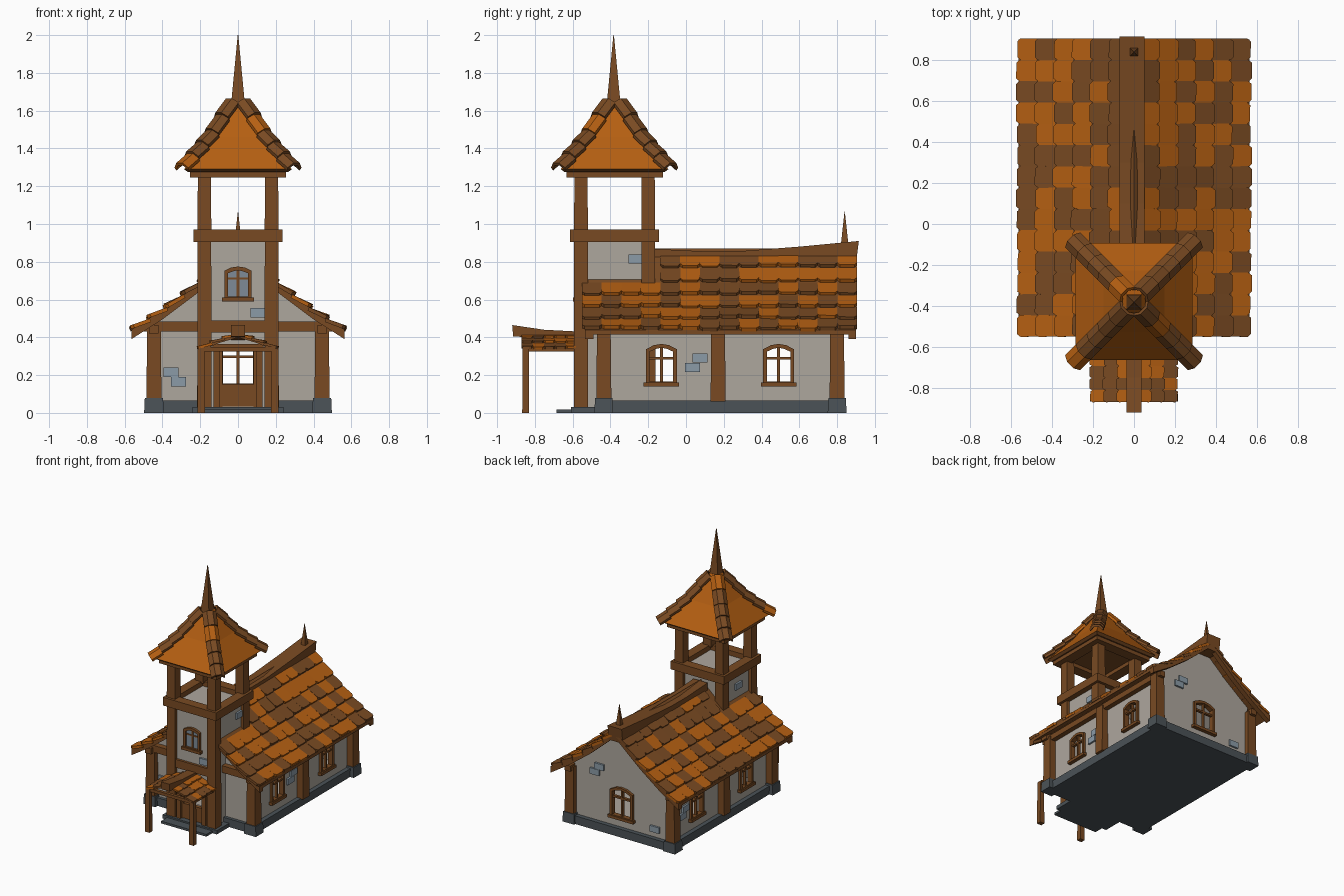
import bpy, bmesh, random
from mathutils import Vector, Matrix

if "Cube" in bpy.data.objects:
    bpy.data.objects.remove(bpy.data.objects["Cube"])
random.seed(4)

def material(name, r, g, b):
    m = bpy.data.materials.new(name)
    m.diffuse_color = (r, g, b, 1)
    m.use_nodes = True
    m.node_tree.nodes["Principled BSDF"].inputs["Base Color"].default_value = m.diffuse_color
    return m

PLASTER = material("plaster", .42, .385, .34)
WOOD = material("brown wood", .19, .068, .016)
ORANGE = material("orange tile", .46, .115, .006)
SLATE = material("slate foundation", .07, .085, .095)
STONE = material("light stone", .26, .33, .39)
GLASS = material("window glass", .21, .26, .31)

def finish(bm, name, *mats):
    bmesh.ops.recalc_face_normals(bm, faces=bm.faces)
    me = bpy.data.meshes.new(name)
    bm.to_mesh(me)
    bm.free()
    for m in mats:
        me.materials.append(m)
    ob = bpy.data.objects.new(name, me)
    bpy.context.collection.objects.link(ob)
    return ob

def frame(u, v, o):
    u, v = Vector(u).normalized(), Vector(v).normalized()
    return Matrix.Translation(o) @ Matrix((u, v, u.cross(v))).transposed().to_4x4()

def prism(bm, pts, M, d0, d1, mat=0):
    a = [bm.verts.new(M @ Vector((x, y, d0))) for x, y in pts]
    b = [bm.verts.new(M @ Vector((x, y, d1))) for x, y in pts]
    n = len(pts)
    fs = [bm.faces.new(a[::-1]), bm.faces.new(b)]
    fs += [bm.faces.new((a[i], a[(i+1) % n], b[(i+1) % n], b[i])) for i in range(n)]
    for f in fs:
        f.material_index = mat

def box(bm, x0, x1, y0, y1, z0, z1, taper=1.0):
    cx, cy = (x0+x1)/2, (y0+y1)/2
    vs = bmesh.ops.create_cube(bm, size=1)['verts']
    for v in vs:
        k = taper if v.co.z > 0 else 1
        v.co = (cx + v.co.x*(x1-x0)*k, cy + v.co.y*(y1-y0)*k, z1 if v.co.z > 0 else z0)

Z = (0, 0, 1)
ALONG_Y = frame((1, 0, 0), Z, (0, 0, 0))      # depth runs toward -y
TY = -.378                                    # tower centre in y
FACES = {'front': (1, 0, 0), 'back': (-1, 0, 0), 'right': (0, 1, 0), 'left': (0, -1, 0)}

# Foundation, corner blocks and door steps
bm = bmesh.new()
box(bm, -.465, .465, -.455, .835, 0, .065)
for x in (-.445, .445):
    for y in (-.435, .80):
        box(bm, x-.052, x+.052, y-.05, y+.05, 0, .08, .93)
box(bm, -.24, .24, -.61, -.4, 0, .03)
box(bm, -.2, .2, -.685, -.6, 0, .018)
finish(bm, "foundation", SLATE)

# Windows: (side, origin of the sill centre on the wall, half width, height)
WINDOWS = [(s, (sx*.43, y, .145), .082, .22) for s, sx in (('right', 1), ('left', -1)) for y in (-.13, .49)]
WINDOWS += [('back', (0, .80, .135), .1, .25)]
TOWER_WINDOW = ('front', (0, TY-.19, .595), .072, .18)

def arch(w, h, e=0):
    w -= e
    return [(-w, e), (w, e), (w, h*.87-e*.6), (w*.5, h*.97-e), (0, h-e), (-w*.5, h*.97-e), (-w, h*.87-e*.6)]

def window(bm, side, o, w, h):
    M = frame(FACES[side], Z, o)
    a, b = arch(w, h), arch(w, h, .02)
    for i in range(7):
        j = (i+1) % 7
        prism(bm, [a[i], a[j], b[j], b[i]], M, -.02, .02)
    prism(bm, [(-.007, .01), (.007, .01), (.007, h-.01), (-.007, h-.01)], M, -.012, .01)
    prism(bm, [(-w+.01, h*.62), (w-.01, h*.62), (w-.01, h*.68), (-w+.01, h*.68)], M, -.012, .01)
    prism(bm, [(-w-.012, -.006), (w+.012, -.006), (w+.012, .016), (-w-.012, .016)], M, -.01, .03)

bm = bmesh.new()
for wn in WINDOWS + [TOWER_WINDOW]:
    window(bm, *wn)
finish(bm, "window_frames", WOOD)
bm = bmesh.new()
prism(bm, arch(.06, .17), frame(FACES['front'], Z, TOWER_WINDOW[1]), 0, .005)
finish(bm, "tower_window_pane", GLASS)

# Hollow nave and tower walls with window and door openings
ROOF = [(0, .87), (.05, .828), (.22, .68), (.40, .545), (.565, .44)]

def roof_z(x, prof=ROOF):
    for (a, za), (b, zb) in zip(prof, prof[1:]):
        if x <= b or (b, zb) == prof[-1]:
            return za + (zb-za)*(x-a)/(b-a)

def gable(w, z0, drop):
    side = [(w, z0)] + [(x, roof_z(x)-drop) for x in (w, .22, 0)]
    return side + [(-x, z) for x, z in side[-2::-1]]

def cut(ob, cutter):
    cutter.hide_render = True
    cutter.hide_viewport = False
    cutter.display_type = 'WIRE'
    m = ob.modifiers.new(cutter.name, 'BOOLEAN')
    m.operation, m.solver, m.object = 'DIFFERENCE', 'EXACT', cutter
    dg = bpy.context.evaluated_depsgraph_get()
    ob.data = bpy.data.meshes.new_from_object(ob.evaluated_get(dg))
    ob.modifiers.clear()
    bpy.data.objects.remove(cutter)

bm = bmesh.new()
prism(bm, gable(.43, .04, .015), ALONG_Y, -.80, .43)
walls = finish(bm, "nave_walls", PLASTER)
bm = bmesh.new()
prism(bm, gable(.405, .07, .045), ALONG_Y, -.775, .405)
cut(walls, finish(bm, "cavity_cutter"))
bm = bmesh.new()
for s, o, w, h in WINDOWS:
    prism(bm, arch(w, h, .01), frame(FACES[s], Z, o), -.06, .06)
box(bm, -.14, .14, -.5, -.35, .08, .41)
cut(walls, finish(bm, "opening_cutter"))

bm = bmesh.new()
box(bm, -.19, .19, TY-.19, TY+.19, .02, .93)
tower = finish(bm, "tower_walls", PLASTER)
bm = bmesh.new()
box(bm, -.15, .15, TY-.16, TY+.3, .06, .41)
cut(tower, finish(bm, "tower_cavity_cutter"))
bm = bmesh.new()
box(bm, -.105, .105, TY-.25, TY-.1, .035, .345)
cut(tower, finish(bm, "door_cutter"))

# Loose stones set in the plaster
bm = bmesh.new()
for s, x, y, z in [('front', -.355, -.43, .215), ('front', -.315, -.43, .165), ('front', .105, TY-.19, .53),
                   ('right', .43, .035, .24), ('right', .43, .075, .29), ('right', .19, -.265, .815),
                   ('back', .24, .8, .45), ('back', .2, .8, .5), ('back', -.29, .8, .13),
                   ('left', -.43, .67, .22), ('left', -.43, .63, .27), ('left', -.19, -.38, .8)]:
    prism(bm, [(-.04, -.024), (.04, -.024), (.04, .024), (-.04, .024)], frame(FACES[s], Z, (x, y, z)), -.01, .015)
finish(bm, "wall_stones", STONE)

# Timber posts and beams of the nave
bm = bmesh.new()
for s in (-1, 1):
    for y in (-.435, .17, .80):
        box(bm, s*.445-.04, s*.445+.04, y-.04, y+.04, .06, .45, .9)
    box(bm, s*.445-.025, s*.445+.025, -.5, .86, .42, .465)
box(bm, -.5, .5, -.475, -.42, .43, .485)
finish(bm, "nave_timbers", WOOD)

# Tower posts, rings of beams and belfry posts
bm = bmesh.new()
for sx in (-1, 1):
    for sy in (-1, 1):
        x, y = sx*.178, TY + sy*.178
        box(bm, x-.038, x+.038, y-.038, y+.038, .02, .91, .95)
        box(bm, x-.037, x+.037, y-.037, y+.037, .96, 1.25, .93)
for r, t, z0, z1 in ((.235, .075, .905, .97), (.255, .085, 1.245, 1.3)):
    for s in (-1, 1):
        a, b = sorted((s*r, s*(r-t)))
        box(bm, -r, r, TY+a, TY+b, z0, z1)
        box(bm, a, b, TY-r+t, TY+r-t, z0, z1)
box(bm, -.2, .2, TY-.21, TY-.17, .425, .49)
finish(bm, "tower_timbers", WOOD)

# Door frame and lower door panel
bm = bmesh.new()
for s in (-1, 1):
    box(bm, s*.112-.018, s*.112+.018, TY-.215, TY-.16, .03, .35)
    box(bm, s*.09-.008, s*.09+.008, TY-.195, TY-.165, .03, .34)
box(bm, -.135, .135, TY-.22, TY-.16, .335, .365)
box(bm, -.1, .1, TY-.19, TY-.17, .03, .14)
box(bm, -.1, .1, TY-.195, TY-.165, .135, .15)
finish(bm, "door", WOOD)

# Roof decks with thicker gable boards
def deck(bm, prof, t, y0, y1):
    for s in (-1, 1):
        pts = [(s*x, z) for x, z in prof] + [(s*x, z-t) for x, z in prof[::-1]]
        prism(bm, pts, ALONG_Y, -y1, -y0)

PORCH = [(0, .42), (.1, .39), (.205, .345)]
bm = bmesh.new()
deck(bm, ROOF, .025, -.5, .87)
deck(bm, ROOF, .05, -.535, -.49)
deck(bm, ROOF, .05, .86, .9)
deck(bm, PORCH, .02, -.86, -.56)
finish(bm, "roof_decks", WOOD)

# Overlapping roof tiles
def tiles(bm, prof, x0, x1, y0, y1, rows, cols, t, tilt, skip=lambda x, y: False):
    for s in (-1, 1):
        for r in range(rows):
            xa, xb = (x0 + (x1-x0)*(r+k)/rows for k in (0, 1))
            for c in range(cols):
                w = (y1-y0)/cols
                y = y0 + (c+.5)*w
                if skip(xb, y):
                    continue
                pa = Vector((s*xa, y, roof_z(xa, prof)))
                pb = Vector((s*xb, y, roof_z(xb, prof) + tilt*random.uniform(.7, 1.3)))
                L = (pb-pa).length * random.uniform(1.03, 1.14)
                u = w*.5
                pts = [(-u, -.1*L), (u, -.1*L), (u*1.02, .82*L), (u*.75, L), (-u*.75, L*.99), (-u*1.02, .84*L)]
                prism(bm, pts, frame((0, s, 0), pb-pa, pa), 0, t, random.choice((0, 1)))

bm = bmesh.new()
tiles(bm, ROOF, .03, .565, -.55, .905, 6, 14, .02, .02, lambda x, y: x < .24 and y < -.17)
finish(bm, "nave_roof_tiles", ORANGE, WOOD)
bm = bmesh.new()
tiles(bm, PORCH, .015, .21, -.87, -.575, 3, 5, .014, .01)
finish(bm, "porch_roof_tiles", ORANGE, WOOD)

# Sagging ridge beam and rear spike
bm = bmesh.new()
prism(bm, [(-.17, .79), (.9, .79), (.915, .91), (.6, .88), (.3, .857), (.1, .855), (-.17, .868)],
      frame((0, 1, 0), Z, (0, 0, 0)), -.072, .052)
box(bm, -.02, .02, .82, .86, .89, 1.065, .05)
finish(bm, "ridge_beam", WOOD)

# Porch ridge, posts and crossbeam
bm = bmesh.new()
prism(bm, [(-.915, .405), (-.56, .385), (-.56, .43), (-.75, .44), (-.92, .465)],
      frame((0, 1, 0), Z, (0, 0, 0)), -.037, .037)
for s in (-1, 1):
    box(bm, s*.195-.02, s*.195+.02, -.867, -.83, 0, .35, .9)
box(bm, -.2, .2, -.86, -.835, .325, .35)
finish(bm, "porch_timbers", WOOD)

# Tower roof: concave four-sided pyramid, brown underneath
RINGS = [(.265, 1.275), (.285, 1.29), (.15, 1.46), (.033, 1.65)]
bm = bmesh.new()
loops = [[bm.verts.new((sx*h, TY+sy*h, z)) for sx, sy in ((-1, -1), (1, -1), (1, 1), (-1, 1))] for h, z in RINGS]
for a, b in zip(loops, loops[1:]):
    for i in range(4):
        bm.faces.new((a[i], a[(i+1) % 4], b[(i+1) % 4], b[i]))
bm.faces.new(loops[0][::-1])
bm.faces.new(loops[-1])
bm.normal_update()
for f in bm.faces:
    f.material_index = 1 if f.normal.z < -.3 else 0
finish(bm, "tower_roof", ORANGE, WOOD)

# Bent cap tiles along the four hips
bm = bmesh.new()
SECTION = [(-.047, -.022), (-.02, .008), (.02, .008), (.047, -.022), (.052, -.004), (.022, .026), (-.022, .026), (-.052, -.004)]
HIP = [(.033, 1.65), (.15, 1.46), (.30, 1.287)]
for sx in (-1, 1):
    for sy in (-1, 1):
        for k in range(5):
            ha, hb = (.035 + .262*(k+j)/5 for j in (0, 1.08))
            pa = Vector((sx*ha, TY+sy*ha, roof_z(ha, HIP)))
            pb = Vector((sx*hb, TY+sy*hb, roof_z(hb, HIP) + .016))
            d = (pb-pa).normalized()
            u = Vector((-sy, sx, 0)).normalized()
            n = d.cross(u)
            if n.z < 0:
                u, n = -u, -n
            prism(bm, SECTION, frame(u, n, pa), 0, (pb-pa).length, int(random.random() < .7))
finish(bm, "tower_hip_tiles", ORANGE, WOOD)

# Tall spire
bm = bmesh.new()
box(bm, -.037, .037, TY-.042, TY+.032, 1.63, 2.0, .04)
finish(bm, "spire", WOOD)
